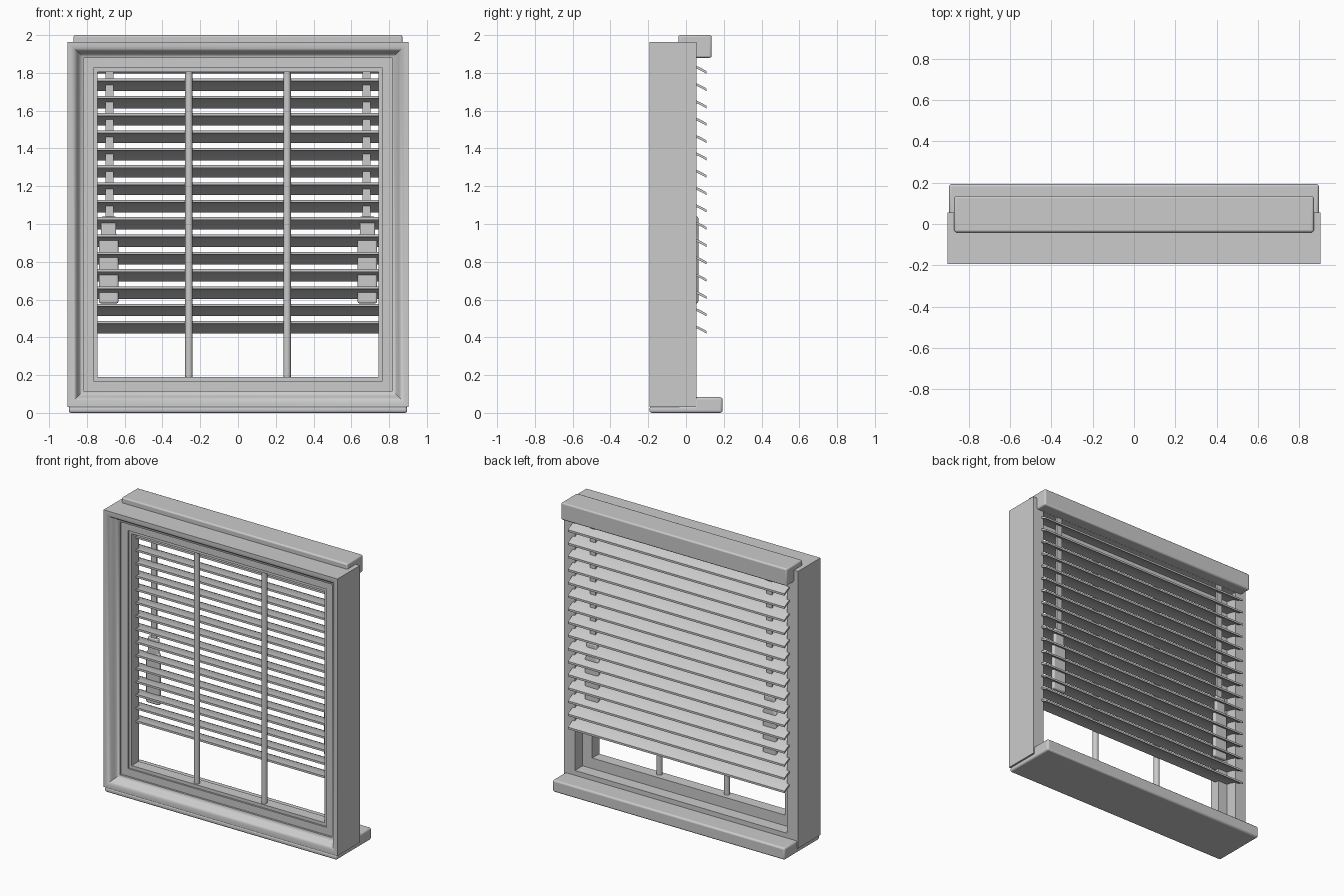
import bpy, bmesh, math
from mathutils import Vector

old = bpy.data.objects.get("Cube")
if old:
    bpy.data.objects.remove(old, do_unlink=True)

grey = bpy.data.materials.new("light_grey")
grey.use_nodes = True
grey.diffuse_color = (0.6, 0.6, 0.6, 1)
grey.node_tree.nodes["Principled BSDF"].inputs["Base Color"].default_value = (0.6, 0.6, 0.6, 1)


def finish(name, bm, bevel=0):
    """Turn a bmesh into a smooth-shaded object, with an optional rounded edge."""
    bmesh.ops.recalc_face_normals(bm, faces=bm.faces[:])
    mesh = bpy.data.meshes.new(name)
    bm.to_mesh(mesh)
    bm.free()
    mesh.materials.append(grey)
    obj = bpy.data.objects.new(name, mesh)
    bpy.context.collection.objects.link(obj)
    bpy.ops.object.select_all(action='DESELECT')
    obj.select_set(True)
    bpy.context.view_layer.objects.active = obj
    bpy.ops.object.shade_smooth_by_angle(angle=math.radians(40))
    if bevel:
        mod = obj.modifiers.new("rounded_edges", 'BEVEL')
        mod.width = bevel
        mod.segments = 3
    return obj


def prism(name, points, start, end, axis="x", bevel=0):
    """Extrude an outline of (y, z) along x, or of (x, z) along y."""
    bm = bmesh.new()

    def place(p, t):
        return (t, p[0], p[1]) if axis == "x" else (p[0], t, p[1])
    face = bm.faces.new([bm.verts.new(place(p, start)) for p in points])
    geo = bmesh.ops.extrude_face_region(bm, geom=[face])["geom"]
    shift = Vector(place((0, 0), end - start))
    bmesh.ops.translate(bm, vec=shift, verts=[v for v in geo if isinstance(v, bmesh.types.BMVert)])
    return finish(name, bm, bevel)


def rect(a0, a1, b0, b1):
    return [(a0, b0), (a1, b0), (a1, b1), (a0, b1)]


def ring(name, profile, half_w=0.902, low=0.032, high=1.963):
    """Sweep a closed profile of (inset, y) round a mitred rectangle."""
    bm = bmesh.new()
    loops = []
    for sx, top in ((-1, 0), (1, 0), (1, 1), (-1, 1)):
        loops.append([bm.verts.new((sx * (half_w - d), y, high - d if top else low + d))
                      for d, y in profile])
    n = len(profile)
    for i in range(4):
        a, b = loops[i], loops[(i + 1) % 4]
        for j in range(n):
            k = (j + 1) % n
            bm.faces.new((a[j], a[k], b[k], b[j]))
    return finish(name, bm)


# Outer frame with a moulded front, and the recessed sash inside it
ring("outer_frame", [(0, 0.055), (0, -0.193), (0.018, -0.193), (0.034, -0.188), (0.046, -0.176),
                     (0.054, -0.158), (0.064, -0.143), (0.075, -0.135), (0.084, -0.133),
                     (0.084, 0.055)])
ring("sash", [(0.08, -0.03), (0.08, -0.12), (0.136, -0.12), (0.136, -0.108),
              (0.158, -0.108), (0.158, -0.03)])

# Round glazing bars
for side, x in (("right", -0.26), ("left", 0.26)):
    bm = bmesh.new()
    bmesh.ops.create_cone(bm, cap_ends=True, segments=16, radius1=0.02, radius2=0.02, depth=1.64)
    bmesh.ops.translate(bm, vec=(x, -0.08, 0.995), verts=bm.verts[:])
    finish(side + "_glazing_bar", bm)

# Stepped sill and the head rail
prism("sill", [(-0.193, 0), (0.193, 0), (0.193, 0.083), (0.045, 0.083), (0.045, 0.034),
               (-0.193, 0.034)], -0.895, 0.895, bevel=0.012)
prism("head_rail", rect(-0.04, 0.135, 1.88, 2.0), -0.87, 0.87, bevel=0.01)

# Arched blind slats, nearly level at the front and dipping towards the back
front, back, drop, thick, steps = -0.06, 0.108, 0.052, 0.014, 8
arch = [(front + (back - front) * i / steps, 0.42 + drop * (1 - (i / steps) ** 2))
        for i in range(steps + 1)]
outline = arch + [(y, z + thick) for y, z in reversed(arch)]
slats = prism("blind_slats", outline, -0.835, 0.835)
stack = slats.modifiers.new("stack", 'ARRAY')
stack.use_relative_offset = False
stack.use_constant_offset = True
stack.constant_offset_displace = (0, 0, 0.0917)
stack.count = 16

# Ladder tapes with the pull weights at their lower ends
for side, s in (("right", -1), ("left", 1)):
    x = s * 0.68
    prism(side + "_tape", rect(x - 0.022, x + 0.022, 1.0, 1.9), 0.042, 0.056, "y")
    c = s * 0.685
    weight = [(-0.052, 0.58), (0.052, 0.58), (0.052, 0.925), (0.04, 0.94), (0.04, 1.04),
              (-0.04, 1.04), (-0.04, 0.94), (-0.052, 0.925)]
    prism(side + "_pull_weight", [(c + a, z) for a, z in weight], 0.035, 0.065, "y", bevel=0.01)
